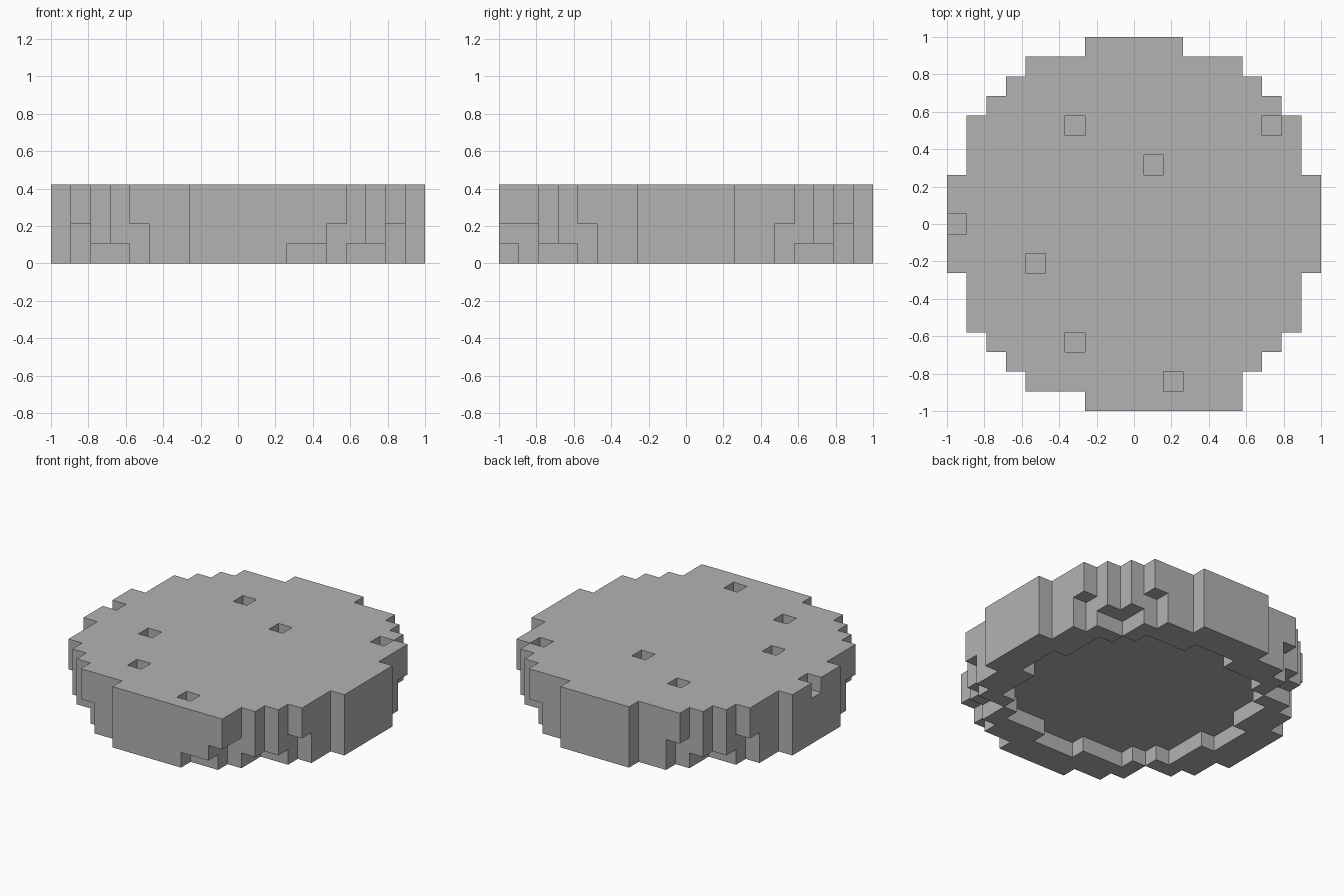
import bpy
import bmesh
from mathutils import Vector

cube = bpy.data.objects.get("Cube")
if cube:
    bpy.data.objects.remove(cube, do_unlink=True)

N, LAYERS = 19, 4
S = 2 / N
C = N // 2

# One plain grey
grey = bpy.data.materials.new("plain_grey")
grey.use_nodes = True
colour = (0.45, 0.45, 0.45, 1)
grey.diffuse_color = colour
grey.node_tree.nodes["Principled BSDF"].inputs["Base Color"].default_value = colour


def disc(r2):
    """Cells of a blocky disc, counted from its centre."""
    return {(i, j) for i in range(-C, C + 1) for j in range(-C, C + 1)
            if i * i + j * j <= r2}


def corners(a, b):
    """A cell and its mirror images in all eight octants."""
    return {(p * x, q * y) for x, y in ((a, b), (b, a))
            for p in (-1, 1) for q in (-1, 1)}


# Stacked discs, narrowing at the stepped underside
slab = disc(89)
lower = slab - corners(8, 5)
base = lower - corners(7, 6) - corners(6, 6)
rim = base - disc(52)
layers = [rim, lower, set(slab), set(slab)]

# Overhanging lip at the front edge
layers[3] |= {(i, -C) for i in range(3, 6)}
layers[2] |= {(i, -C) for i in range(3, 6)}
layers[1] |= {(i, -C) for i in range(3, 5)}

# Pits in the top
layers[3] -= {(-3, 5), (7, 5), (1, 3), (-9, 0), (-5, -2), (-3, -6), (2, -8)}

cells = {(i, j, k) for k, layer in enumerate(layers) for i, j in layer}

# Skin of exposed cell faces
bm = bmesh.new()
for cell in cells:
    centre = Vector(cell) + Vector((0, 0, 0.5))
    for axis in range(3):
        for sign in (-1, 1):
            n = Vector((0, 0, 0))
            n[axis] = sign
            if tuple(int(v) for v in Vector(cell) + n) in cells:
                continue
            u = Vector((0, 0, 0))
            u[(axis + 1) % 3] = 1
            w = n.cross(u)
            ring = [n + u + w, n - u + w, n - u - w, n + u - w]
            bm.faces.new([bm.verts.new((centre + c / 2) * S) for c in ring])
bmesh.ops.remove_doubles(bm, verts=bm.verts, dist=S / 100)

mesh = bpy.data.meshes.new("blocky_disc")
bm.to_mesh(mesh)
bm.free()
mesh.materials.append(grey)
bpy.context.collection.objects.link(bpy.data.objects.new("blocky_disc", mesh))
